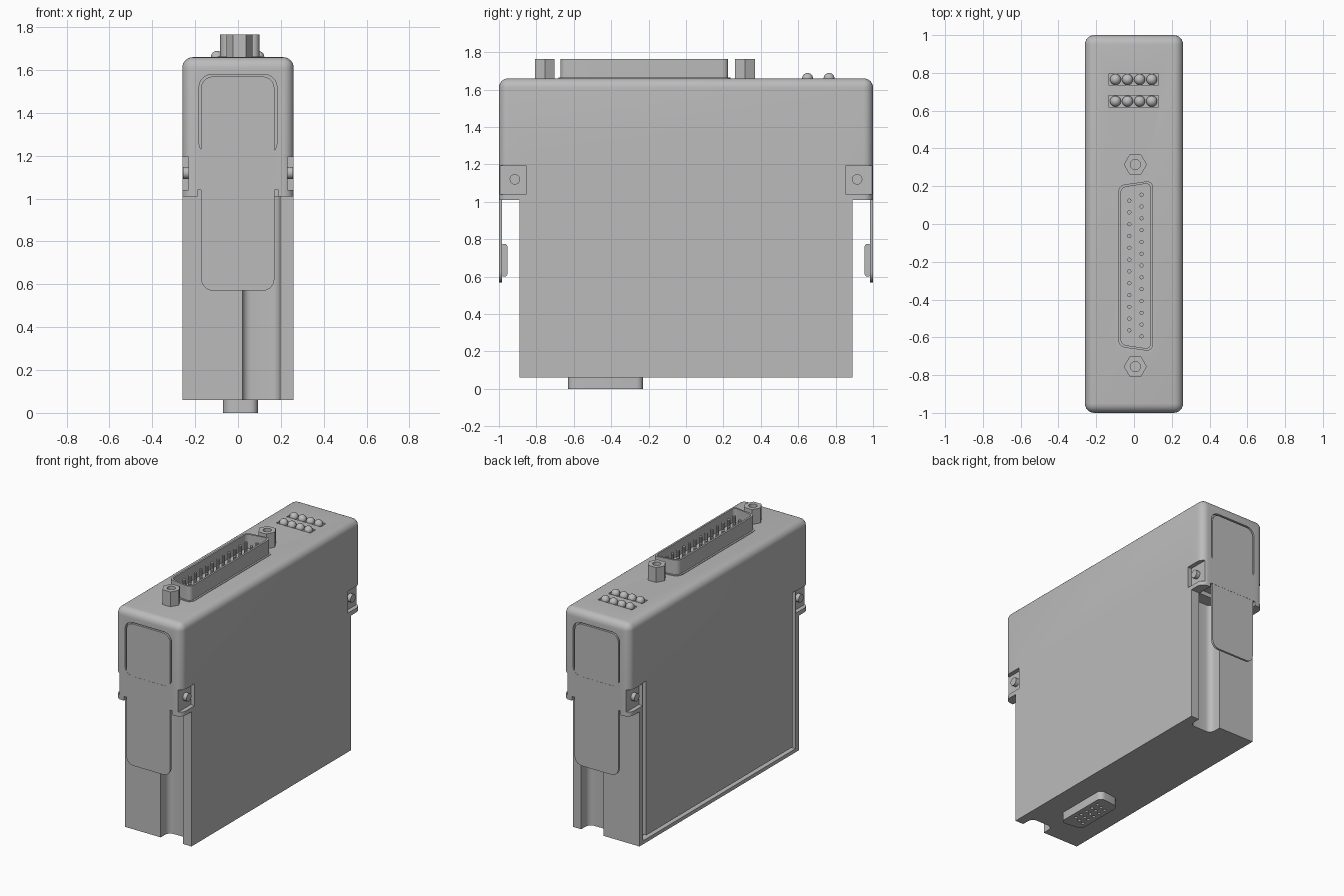
import bpy, bmesh, math
from mathutils import Matrix

cube = bpy.data.objects.get("Cube")
if cube:
    bpy.data.objects.remove(cube, do_unlink=True)

grey = bpy.data.materials.new("housing grey")
grey.use_nodes = True
grey.diffuse_color = (0.5, 0.5, 0.5, 1)
grey.node_tree.nodes["Principled BSDF"].inputs["Base Color"].default_value = (0.5, 0.5, 0.5, 1)


def finish(name, bm):
    bmesh.ops.recalc_face_normals(bm, faces=bm.faces)
    mesh = bpy.data.meshes.new(name)
    bm.to_mesh(mesh)
    bm.free()
    mesh.materials.append(grey)
    obj = bpy.data.objects.new(name, mesh)
    bpy.context.collection.objects.link(obj)
    return obj


def bevel_axis(bm, axis, radius, segments=5):
    """Round every edge that runs along the given axis."""
    edges = []
    for e in bm.edges:
        d = (e.verts[1].co - e.verts[0].co).normalized()
        if abs(d[axis]) > 0.99:
            edges.append(e)
    bmesh.ops.bevel(bm, geom=edges, offset=radius, segments=segments, profile=0.5, affect='EDGES')


def box(name, x, y, z, axis=None, radius=0):
    bm = bmesh.new()
    bmesh.ops.create_cube(bm, size=1)
    for v in bm.verts:
        v.co = [(a + b) / 2 + c * (b - a) for (a, b), c in zip((x, y, z), v.co)]
    if axis is not None:
        bevel_axis(bm, axis, radius)
    return finish(name, bm)


def prism(name, outline, z0, z1, radius):
    """Extrude an outline upward and round its vertical corners."""
    bm = bmesh.new()
    face = bm.faces.new([bm.verts.new((px, py, z0)) for px, py in outline])
    new = bmesh.ops.extrude_face_region(bm, geom=[face])["geom"]
    for v in new:
        if isinstance(v, bmesh.types.BMVert):
            v.co.z = z1
    bevel_axis(bm, 2, radius)
    return finish(name, bm)


def rods(name, spots, radius, z0, z1, sides=12, turn=0):
    bm = bmesh.new()
    for px, py in spots:
        m = Matrix.Translation((px, py, (z0 + z1) / 2)) @ Matrix.Rotation(turn, 4, 'Z')
        bmesh.ops.create_cone(bm, cap_ends=True, segments=sides, radius1=radius,
                              radius2=radius, depth=z1 - z0, matrix=m)
    return finish(name, bm)


def combine(obj, other, operation='DIFFERENCE'):
    """Apply a boolean and discard the second shape."""
    mod = obj.modifiers.new("shape", 'BOOLEAN')
    mod.operation = operation
    mod.solver = 'EXACT'
    mod.object = other
    graph = bpy.context.evaluated_depsgraph_get()
    mesh = bpy.data.meshes.new_from_object(obj.evaluated_get(graph))
    obj.modifiers.clear()
    obj.data = mesh
    bpy.data.objects.remove(other, do_unlink=True)


def span(sign, a, b):
    return tuple(sorted((sign * a, sign * b)))


W = 0.26
TOP = 1.66

# Upper cap with rounded top and corners
bm = bmesh.new()
bmesh.ops.create_cube(bm, size=1)
for v in bm.verts:
    v.co = (v.co.x * 2 * W, v.co.y * 2, 1.01 if v.co.z < 0 else TOP)
soft = [e for e in bm.edges if max(v.co.z for v in e.verts) > 1.5]
bmesh.ops.bevel(bm, geom=soft, offset=0.05, segments=6, profile=0.5, affect='EDGES')
housing = finish("housing", bm)

# Lower body
combine(housing, box("body", (-W, W), (-0.89, 0.89), (0.06, 1.01)), 'UNION')

for s in (-1, 1):
    # Rounded channel in each end
    combine(housing, box("channel", (0.02, 0.195), span(s, 0.8, 0.97), (0, 1.01), 2, 0.04))
    # Clearance below the cap, between the side tabs
    combine(housing, box("tab_gap", (-0.19, 0.19), span(s, 0.89, 1.1), (0.9, 1.04)))
    # Recess around the latch plate
    combine(housing, box("latch_recess", (-0.182, 0.182), span(s, 0.98, 1.1), (1.2, 1.58), 1, 0.06))
    # Clip pockets at the corners
    for side in (-1, 1):
        combine(housing, box("clip_pocket", span(side, 0.23, 0.3), span(s, 0.855, 1.1), (1.04, 1.195)))
    # Upright seam slots on the right side
    combine(housing, box("seam_slot", (-0.3, -0.21), span(s, 0.815, 0.85), (0.085, 1.2)))
combine(housing, box("bottom_seam", (-0.3, -0.21), (-0.85, 0.85), (0.085, 0.11)))

# Indicator trays in the top
for y in (0.65, 0.765):
    combine(housing, box("tray", (-0.135, 0.13), (y - 0.03, y + 0.03), (TOP - 0.008, TOP + 0.1)))

smooth = [housing]

# Latches with finger pads, and clip pegs
for s, end in ((-1, "front"), (1, "back")):
    smooth.append(box(end + "_latch", (-0.172, 0.17), span(s, 0.984, 0.999), (0.57, 1.57), 1, 0.055))
    smooth.append(box(end + "_finger_pad", (-0.13, 0.13), span(s, 0.955, 0.99), (0.6, 0.775), 0, 0.015))
    for side, word in ((-1, "right"), (1, "left")):
        peg = rods(f"{end}_{word}_peg", [(0, 0)], 0.028, 0, 0.035, 20)
        peg.data.transform(Matrix.Translation((side * 0.24, s * 0.915, 1.12))
                           @ Matrix.Rotation(math.pi / 2, 4, 'Y')
                           @ Matrix.Translation((0, 0, -0.0175)))
        smooth.append(peg)

# Indicator lamps
for row, y in enumerate((0.65, 0.765)):
    bm = bmesh.new()
    for i in range(4):
        bmesh.ops.create_uvsphere(bm, u_segments=20, v_segments=12, radius=0.029,
                                  matrix=Matrix.Translation((-0.098 + i * 0.064, y, TOP)))
    smooth.append(finish(f"lamp_row_{row + 1}", bm))


def d_outline(grow):
    """Trapezoid connector outline, longer on its left side."""
    return [(-0.083 - grow, -0.65 - grow), (0.1 + grow, -0.675 - grow),
            (0.1 + grow, 0.23 + grow), (-0.083 - grow, 0.205 + grow)]


# Top connector: flange, hollow shell and two rows of pins
smooth.append(prism("connector_flange", d_outline(0.012), TOP - 0.01, TOP + 0.004, 0.045))
shell = prism("connector_shell", d_outline(0), TOP - 0.01, 1.765, 0.035)
combine(shell, prism("shell_hollow", d_outline(-0.013), TOP + 0.005, 1.9, 0.028))
smooth.append(shell)
pins = [(0.04, 0.155 - i * 0.0625) for i in range(13)]
pins += [(-0.025, 0.124 - i * 0.0625) for i in range(12)]
smooth.append(rods("connector_pins", pins, 0.011, TOP, 1.745, 10))

# Hexagonal standoffs
posts = [(0.007, 0.315), (0.007, -0.755)]
standoffs = rods("standoffs", posts, 0.061, TOP - 0.01, 1.765, 6, math.pi / 2)
standoffs.data.transform(Matrix.Identity(4))
combine(standoffs, rods("standoff_holes", posts, 0.027, 1.69, 1.9, 20))
smooth.append(standoffs)

# Bottom socket with three rows of holes
socket = prism("bottom_socket", [(-0.07, -0.615), (0.093, -0.635), (0.093, -0.225), (-0.07, -0.245)],
               0, 0.07, 0.04)
holes = [(0.012 + r * 0.04, -0.43 + (i - 2) * 0.055 + r * 0.012) for r in (-1, 0, 1) for i in range(5)]
combine(socket, rods("socket_holes", holes, 0.011, -0.1, 0.03))
smooth.append(socket)

for obj in smooth:
    bpy.ops.object.select_all(action='DESELECT')
    obj.select_set(True)
    bpy.context.view_layer.objects.active = obj
    bpy.ops.object.shade_smooth_by_angle(angle=math.radians(35))
